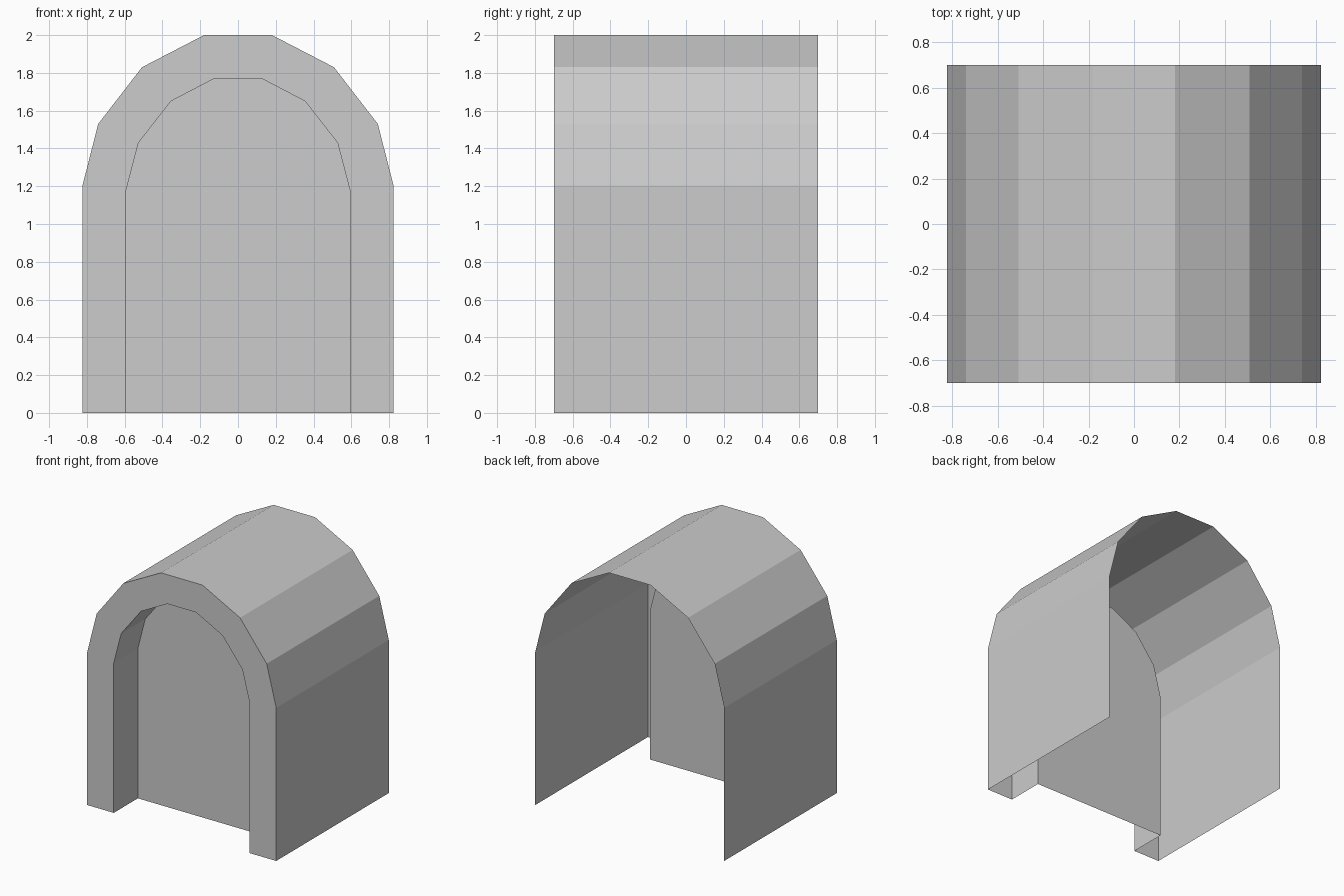
import bpy

cube = bpy.data.objects.get("Cube")
if cube:
    bpy.data.objects.remove(cube, do_unlink=True)

FRONT, PANEL, BACK = -0.7, -0.4, 0.7

# One plain grey for the whole arch
grey = bpy.data.materials.new("light_grey")
grey.use_nodes = True
colour = (0.604, 0.604, 0.604, 1)
grey.diffuse_color = colour
grey.node_tree.nodes["Principled BSDF"].inputs["Base Color"].default_value = colour


def mirrored(half):
    """Full arch outline from its +x half, listed from the floor up."""
    return half + [(-x, z) for x, z in reversed(half)]


def at_depth(outline, y):
    return [(x, y, z) for x, z in outline]


def make_object(name, verts, faces):
    mesh = bpy.data.meshes.new(name)
    mesh.from_pydata(verts, [], faces)
    mesh.materials.append(grey)
    obj = bpy.data.objects.new(name, mesh)
    bpy.context.collection.objects.link(obj)
    return obj


def make_strip(name, first, second):
    """Open band of quads joining two outlines of equal length."""
    n = len(first)
    faces = [(i, i + 1, n + i + 1, n + i) for i in range(n - 1)]
    return make_object(name, first + second, faces)


outer = mirrored([(0.823, 0), (0.823, 1.205), (0.74, 1.53), (0.508, 1.83), (0.18, 2.0)])
inner = mirrored([(0.592, 0), (0.592, 1.18), (0.527, 1.43), (0.355, 1.65), (0.125, 1.77)])

# Outer skin, open at the back and underneath
make_strip("outer_shell", at_depth(outer, FRONT), at_depth(outer, BACK))

# Flat rim around the doorway
make_strip("front_rim", at_depth(inner, FRONT), at_depth(outer, FRONT))

# Sides of the recess
make_strip("doorway_reveal", at_depth(inner, PANEL), at_depth(inner, FRONT))

# Flat panel closing the recess, facing the front
make_object("recessed_panel", at_depth(inner, PANEL),
            [tuple(reversed(range(len(inner))))])
